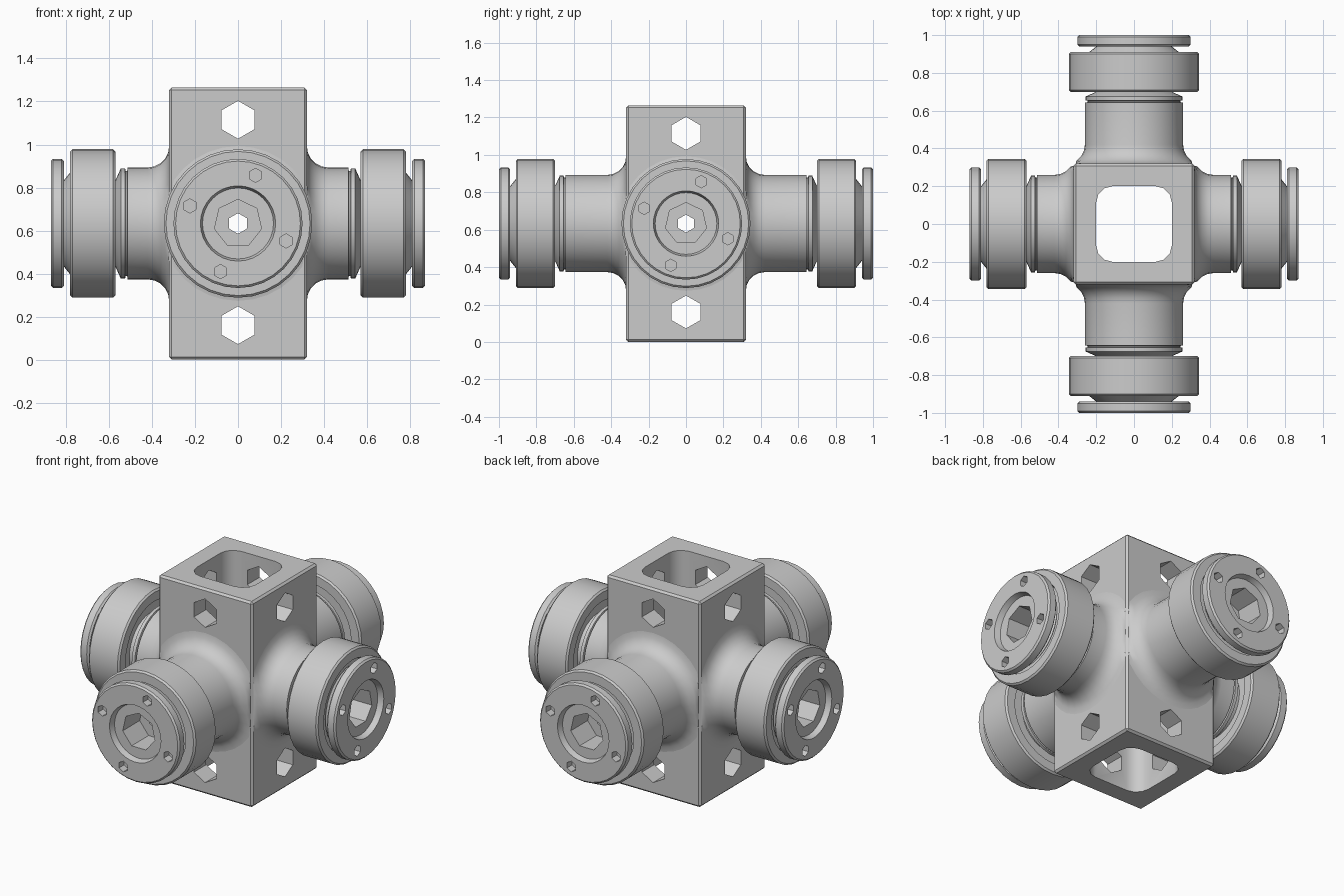
import bpy, bmesh
from math import sin, cos, pi, radians
from mathutils import Matrix, Vector

cube = bpy.data.objects.get("Cube")
if cube:
    bpy.data.objects.remove(cube, do_unlink=True)

HALF, HEIGHT, MID = 0.32, 1.265, 0.633   # block half width, height, arm axis height

steel = bpy.data.materials.new("grey_steel")
steel.use_nodes = True
grey = (0.6, 0.6, 0.6, 1)
steel.diffuse_color = grey
steel.node_tree.nodes["Principled BSDF"].inputs["Base Color"].default_value = grey


def finish(name, bm, matrix=Matrix()):
    bmesh.ops.recalc_face_normals(bm, faces=bm.faces)
    bm.transform(matrix)
    mesh = bpy.data.meshes.new(name)
    bm.to_mesh(mesh)
    bm.free()
    mesh.materials.append(steel)
    obj = bpy.data.objects.new(name, mesh)
    bpy.context.collection.objects.link(obj)
    return obj


def lathe(bm, profile, sides, closed=False, center=(0, 0), turn=0.0):
    """Spin (radius, height) points round the local z axis."""
    rings = []
    for r, t in profile:
        angles = [turn + 2 * pi * i / sides for i in range(sides)]
        rings.append([bm.verts.new((center[0] + r * cos(a), center[1] + r * sin(a), t)) for a in angles])
    pairs = list(zip(rings, rings[1:]))
    if closed:
        pairs.append((rings[-1], rings[0]))
    else:
        bm.faces.new(rings[0])
        bm.faces.new(rings[-1])
    for low, high in pairs:
        for i in range(sides):
            j = (i + 1) % sides
            bm.faces.new((low[i], low[j], high[j], high[i]))


def prism(name, matrix, r, t0, t1, sides, centers=((0, 0),), turn=pi / 2):
    bm = bmesh.new()
    for c in centers:
        lathe(bm, [(r, t0), (r, t1)], sides, center=c, turn=turn)
    obj = finish(name, bm, matrix)
    obj.hide_render = True
    return obj


def cut(obj, cutters):
    bpy.context.view_layer.objects.active = obj
    for cutter in cutters:
        mod = obj.modifiers.new("cut", "BOOLEAN")
        mod.operation = "DIFFERENCE"
        mod.solver = "EXACT"
        mod.object = cutter
        bpy.ops.object.modifier_apply(modifier=mod.name)


def smooth(obj, angle=35):
    bpy.ops.object.select_all(action="DESELECT")
    obj.select_set(True)
    bpy.context.view_layer.objects.active = obj
    bpy.ops.object.shade_smooth_by_angle(angle=radians(angle))


def box(name, half, z0, z1, bevel, segments, upright_only):
    bm = bmesh.new()
    bmesh.ops.create_cube(bm, size=1)
    bm.transform(Matrix.Translation((0, 0, (z0 + z1) / 2)) @ Matrix.Diagonal((2 * half, 2 * half, z1 - z0, 1)))
    edges = [e for e in bm.edges
             if not upright_only or abs(e.verts[0].co.z - e.verts[1].co.z) > 0.1]
    bmesh.ops.bevel(bm, geom=edges, offset=bevel, segments=segments, profile=0.5, affect="EDGES")
    return finish(name, bm)


def facing(angle, z):
    """Local x = sideways, y = up, z = outwards along the given heading."""
    out = Vector((cos(angle), sin(angle), 0))
    side = Vector((-sin(angle), cos(angle), 0))
    m = Matrix((side, Vector((0, 0, 1)), out)).transposed().to_4x4()
    return Matrix.Translation((0, 0, z)) @ m


# Central block with its square bore and cross holes
block = box("central_block", HALF, 0, HEIGHT, 0.012, 1, False)
cutters = [box("bore_cutter", 0.2, -0.2, HEIGHT + 0.2, 0.085, 3, True)]
cutters[0].hide_render = True
for z in (0.16, 1.115):
    for a in (0, pi / 2):
        cutters.append(prism("cross_hole_cutter", facing(a, z), 0.088, -0.6, 0.6, 6))
for a in (0, pi / 2):
    cutters.append(prism("axis_cutter", facing(a, MID), 0.048, -1.2, 1.2, 6))
cut(block, cutters)
smooth(block)
axis_x, axis_y = cutters[-2:]

# Four arms, each with a flanged spindle and a thick ring
bolts = [(0.238 * cos(radians(d)), 0.238 * sin(radians(d))) for d in (70, 160, 250, 340)]
arms = (("left", 0, 0.87), ("back", pi / 2, 1.0), ("right", pi, 0.87), ("front", -pi / 2, 1.0))
for name, heading, end in arms:
    place = facing(heading, MID)

    # Spindle: flared root, tube, collar, neck and recessed flange
    flare = [(0.36 - 0.1 * sin(k * pi / 10), HALF + 0.1 * (1 - cos(k * pi / 10))) for k in range(6)]
    bm = bmesh.new()
    lathe(bm, [(0.36, 0.27)] + flare + [
        (0.26, end - 0.357), (0.245, end - 0.355), (0.245, end - 0.348), (0.256, end - 0.345),
        (0.256, end - 0.325), (0.2, end - 0.3), (0.2, end - 0.14), (0.25, end - 0.1),
        (0.2, end - 0.06), (0.29, end - 0.06), (0.3, end - 0.05), (0.3, end - 0.01),
        (0.29, end), (0.175, end), (0.165, end - 0.035)], 32)
    for v in bm.verts:      # keep the flare within the block's width
        v.co.x = max(-0.308, min(0.308, v.co.x))
    spindle = finish(name + "_spindle", bm, place)
    socket = prism("socket_cutter", place, 0.112, end - 0.2, end + 0.1, 7)
    bolt_holes = prism("bolt_cutter", place, 0.033, end - 0.05, end + 0.05, 6, bolts)
    axis = axis_x if name in ("left", "right") else axis_y
    cut(spindle, [axis, socket, bolt_holes])
    smooth(spindle)
    cutters += [socket, bolt_holes]

    # Ring around the neck, dished on both faces
    bm = bmesh.new()
    lathe(bm, [(0.19, end - 0.27), (0.27, end - 0.27), (0.28, end - 0.3), (0.335, end - 0.3),
               (0.345, end - 0.29), (0.345, end - 0.1), (0.335, end - 0.09), (0.28, end - 0.09),
               (0.27, end - 0.11), (0.19, end - 0.11)], 32, closed=True)
    smooth(finish(name + "_ring", bm, place))

for cutter in cutters:
    bpy.data.objects.remove(cutter, do_unlink=True)
